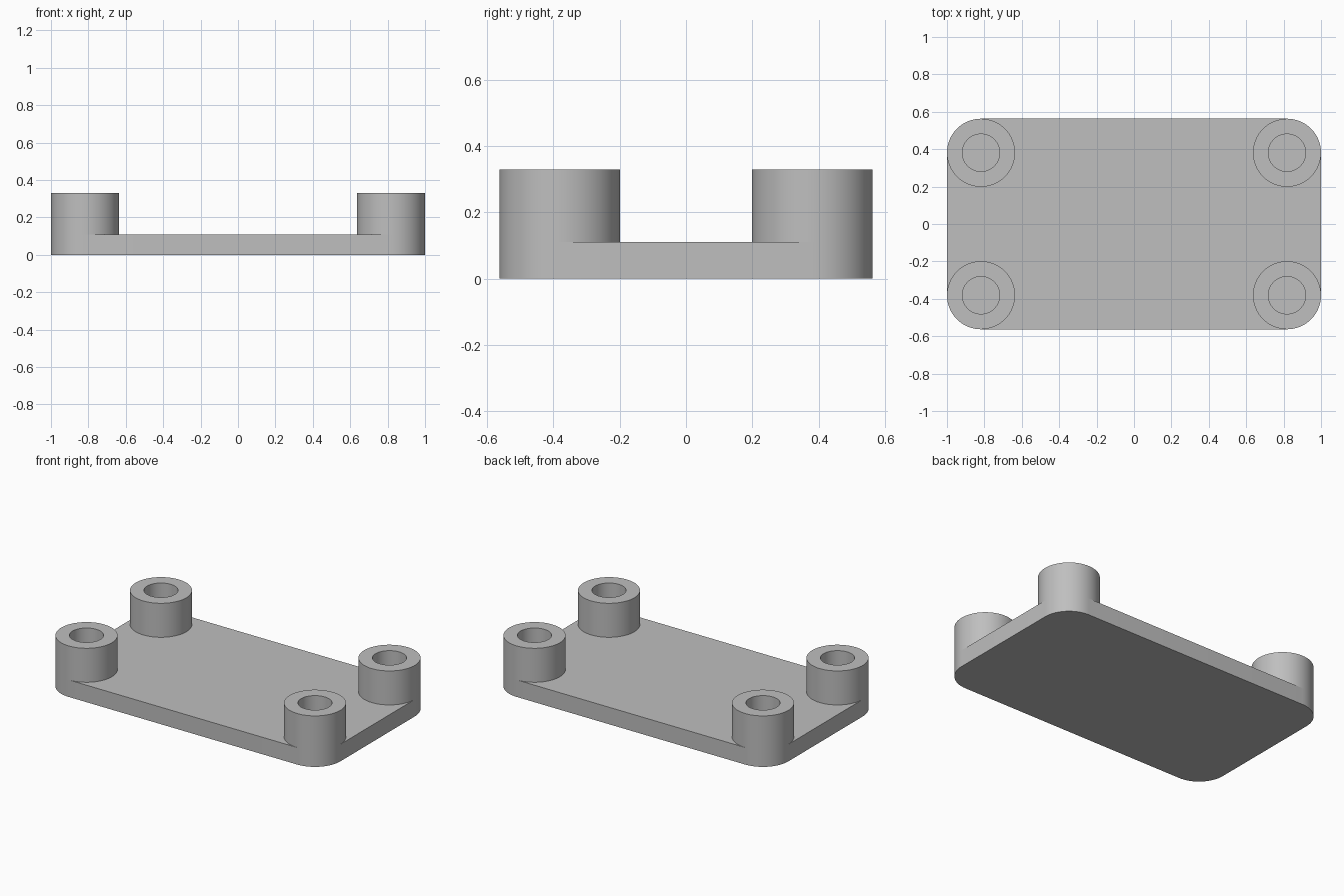
import bpy, bmesh, math

HALF_X, HALF_Y = 1.0, 0.563
POST_R, HOLE_R = 0.182, 0.1
PLATE_Z, POST_Z = 0.11, 0.33
SEGMENTS = 64
CX, CY = HALF_X - POST_R, HALF_Y - POST_R

cube = bpy.data.objects.get("Cube")
if cube:
    bpy.data.objects.remove(cube, do_unlink=True)

# Single grey finish
grey = bpy.data.materials.new("light_grey")
grey.use_nodes = True
colour = (0.52, 0.52, 0.52, 1)
grey.diffuse_color = colour
grey.node_tree.nodes["Principled BSDF"].inputs["Base Color"].default_value = colour


def arc(cx, cy, r, start, steps):
    """Points along an arc, at the shared angular spacing."""
    angles = [start + math.tau * i / SEGMENTS for i in range(steps)]
    return [(cx + r * math.cos(a), cy + r * math.sin(a)) for a in angles]


def ring(bm, points, z):
    return [bm.verts.new((x, y, z)) for x, y in points]


def bridge(bm, lower, upper):
    """Quads between two loops of equal length."""
    n = len(lower)
    for i in range(n):
        j = (i + 1) % n
        bm.faces.new((lower[i], lower[j], upper[j], upper[i]))


def finish(bm, name):
    bmesh.ops.recalc_face_normals(bm, faces=bm.faces)
    mesh = bpy.data.meshes.new(name)
    bm.to_mesh(mesh)
    bm.free()
    mesh.materials.append(grey)
    obj = bpy.data.objects.new(name, mesh)
    bpy.context.collection.objects.link(obj)
    bpy.ops.object.select_all(action="DESELECT")
    obj.select_set(True)
    bpy.context.view_layer.objects.active = obj
    bpy.ops.object.shade_smooth_by_angle(angle=math.radians(30))


# Base plate with rounded corners
outline = []
for k, (sx, sy) in enumerate([(1, 1), (-1, 1), (-1, -1), (1, -1)]):
    outline += arc(sx * CX, sy * CY, POST_R, k * math.pi / 2, SEGMENTS // 4 + 1)
bm = bmesh.new()
bottom, top = ring(bm, outline, 0), ring(bm, outline, PLATE_Z)
bridge(bm, bottom, top)
bm.faces.new(bottom)
bm.faces.new(top)
finish(bm, "base_plate")

# Hollow corner posts standing on the plate, flush with its corners
for side, sx in (("left", 1), ("right", -1)):
    for end, sy in (("front", -1), ("back", 1)):
        bm = bmesh.new()
        outer = arc(sx * CX, sy * CY, POST_R, 0, SEGMENTS)
        inner = arc(sx * CX, sy * CY, HOLE_R, 0, SEGMENTS)
        loops = [ring(bm, outer, PLATE_Z), ring(bm, outer, POST_Z),
                 ring(bm, inner, POST_Z), ring(bm, inner, PLATE_Z)]
        for a, b in zip(loops, loops[1:] + loops[:1]):
            bridge(bm, a, b)
        finish(bm, f"{end}_{side}_post")
